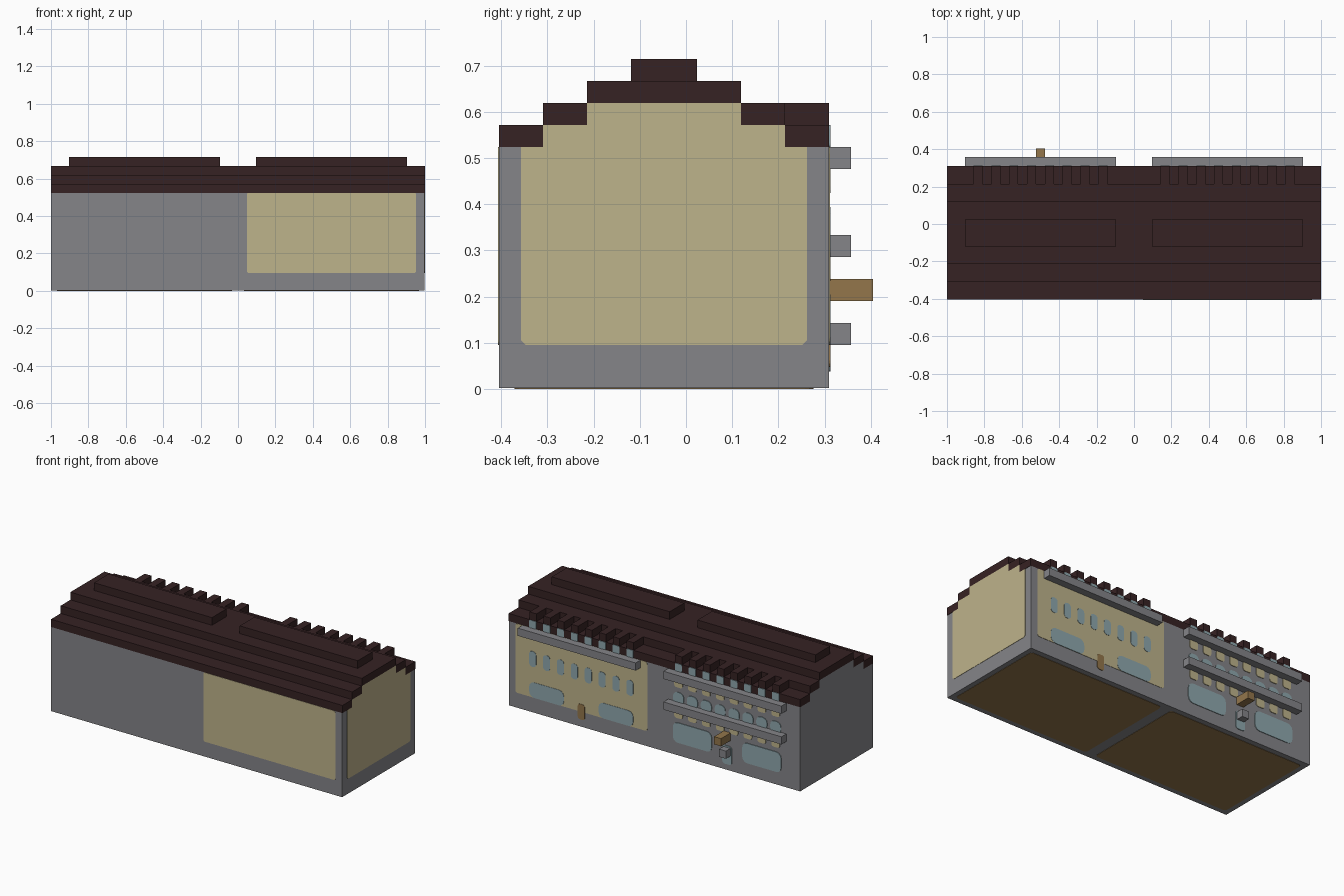
import bpy, bmesh, math
from mathutils import Vector

U = 2 / 42            # one building block; all sizes below are in blocks
THIN, THICK = 0.04, 0.08

cube = bpy.data.objects.get("Cube")
if cube:
    bpy.data.objects.remove(cube, do_unlink=True)


def srgb(c):
    c /= 255
    return c / 12.92 if c <= 0.04045 else ((c + 0.055) / 1.055) ** 2.4


def material(name, *rgb):
    colour = [srgb(c) for c in rgb] + [1]
    m = bpy.data.materials.new(name)
    m.use_nodes = True
    m.diffuse_color = colour
    bsdf = next(n for n in m.node_tree.nodes if n.type == 'BSDF_PRINCIPLED')
    bsdf.inputs["Base Color"].default_value = colour
    return m


GREY = material("grey_stone", 133, 133, 137)
CREAM = material("cream_plaster", 190, 179, 139)
ROOF = material("dark_roof", 54, 34, 35)
GLASS = material("pale_blue_glass", 143, 167, 173)
WOOD = material("brown_wood", 147, 118, 75)


def prism(name, points, depth, mat):
    """Extrude a flat outline (in blocks) along a depth vector."""
    bm = bmesh.new()
    place = lambda p: ((p[0] - 21) * U, (p[1] - 8.5) * U, p[2] * U)
    face = bm.faces.new([bm.verts.new(place(p)) for p in points])
    ext = bmesh.ops.extrude_face_region(bm, geom=[face])
    moved = [v for v in ext["geom"] if isinstance(v, bmesh.types.BMVert)]
    bmesh.ops.translate(bm, verts=moved, vec=Vector(depth) * U)
    bmesh.ops.recalc_face_normals(bm, faces=bm.faces)
    mesh = bpy.data.meshes.new(name)
    bm.to_mesh(mesh)
    bm.free()
    mesh.materials.append(mat)
    obj = bpy.data.objects.new(name, mesh)
    bpy.context.collection.objects.link(obj)
    return obj


def box(name, x, y, z, mat):
    outline = [(x[0], y[0], z[0]), (x[1], y[0], z[0]), (x[1], y[1], z[0]), (x[0], y[1], z[0])]
    return prism(name, outline, (0, 0, z[1] - z[0]), mat)


def rounded(u, v, r, grow=0):
    """Rounded rectangle outline in two dimensions."""
    u0, u1, v0, v1 = u[0] - grow, u[1] + grow, v[0] - grow, v[1] + grow
    corners = [(u1 - r, v1 - r), (u0 + r, v1 - r), (u0 + r, v0 + r), (u1 - r, v0 + r)]
    pts = []
    for i, (cu, cv) in enumerate(corners):
        for k in range(4):
            a = math.pi / 2 * (i + k / 3)
            pts.append((cu + r * math.cos(a), cv + r * math.sin(a)))
    return pts


def back_plate(name, x, z, mat, r=0.4, grow=0, thick=THICK):
    return prism(name, [(u, 15, v) for u, v in rounded(x, z, r, grow)], (0, thick, 0), mat)


# stone body with stepped gables
gable = [(0, THIN), (15, THIN), (15, 11), (13, 11), (13, 12), (11, 12), (11, 13),
         (4, 13), (4, 12), (2, 12), (2, 11), (0, 11)]
prism("stone_body", [(0, y, z) for y, z in gable], (42 - THIN, 0, 0), GREY)

# cream plaster on the side gable, front and back
side = [(1, 2.2), (1.2, 2), (13.8, 2), (14, 2.2), (14, 11), (13, 11), (13, 12), (11, 12), (11, 13),
        (4, 13), (4, 12), (2, 12), (2, 11), (1, 11)]
prism("side_plaster", [(42 - THIN, y, z) for y, z in side], (THIN, 0, 0), CREAM)
prism("front_plaster", [(u, 0, v) for u, v in rounded((22, 41), (2, 11), 0.2)], (0, -THIN, 0), CREAM)
back_plate("back_plaster", (22, 41), (2, 11), CREAM, 0.3, 0, THIN)

# wooden floor panels on the underside
for name, x in (("floor_panel_right", (1, 20)), ("floor_panel_left", (22, 41))):
    prism(name, [(u, v, 0) for u, v in rounded(x, (1, 14), 0.4, 0.3)], (0, 0, THIN), WOOD)

# stepped roof
for name, y, z in (("front_eave", (0, 2), 11), ("front_step", (2, 4), 12), ("roof_top", (4, 11), 13),
                   ("back_step", (11, 13), 12), ("back_eave", (13, 15), 11)):
    box(name, (0, 42), y, (z, z + 1), ROOF)

# the two halves: ridge, dormers and upper ledge
for half, start in (("right", 2), ("left", 23)):
    box("ridge_" + half, (start, start + 17), (6, 9), (14, 15), ROOF)
    box("upper_ledge_" + half, (start, start + 17), (15, 16), (10, 11), GREY)
    for i in range(8):
        x = start + 1 + 2 * i
        col = (x, x + 1)
        box(f"dormer_{half}_{i}", col, (13, 15), (12, 13), ROOF)
        back_plate(f"dormer_window_{half}_{i}", col, (11, 12), GLASS, 0.15)
        if half == "left":
            back_plate(f"tall_window_{i}", col, (6, 8), GLASS)
        else:
            back_plate(f"round_window_{i}", col, (7, 8), GLASS, 0.6, 0.27)
            back_plate(f"upper_panel_{i}", col, (9, 10), CREAM, 0.3, 0.1)
            back_plate(f"lower_panel_{i}", col, (5, 6), CREAM, 0.3, 0.1)
    # wide ground floor windows
    for i in (0, 1):
        x = start + 1 + 10 * i
        back_plate(f"wide_window_{half}_{i}", (x, x + 5), (2, 4), GLASS, 0.7,
                   0.3 if half == "right" else 0)

# doors, lower ledge, step and sign beam
back_plate("wooden_door", (31, 32), (1, 3), WOOD, 0.3)
back_plate("glass_door", (10, 11), (1, 3), GLASS, 0.4, 0.2)
box("lower_ledge", (2, 19), (15, 16), (6, 7), GREY)
box("door_block", (10, 11), (15, 16), (2, 3), GREY)
box("sign_beam", (10, 11), (15, 17), (4, 5), WOOD)
